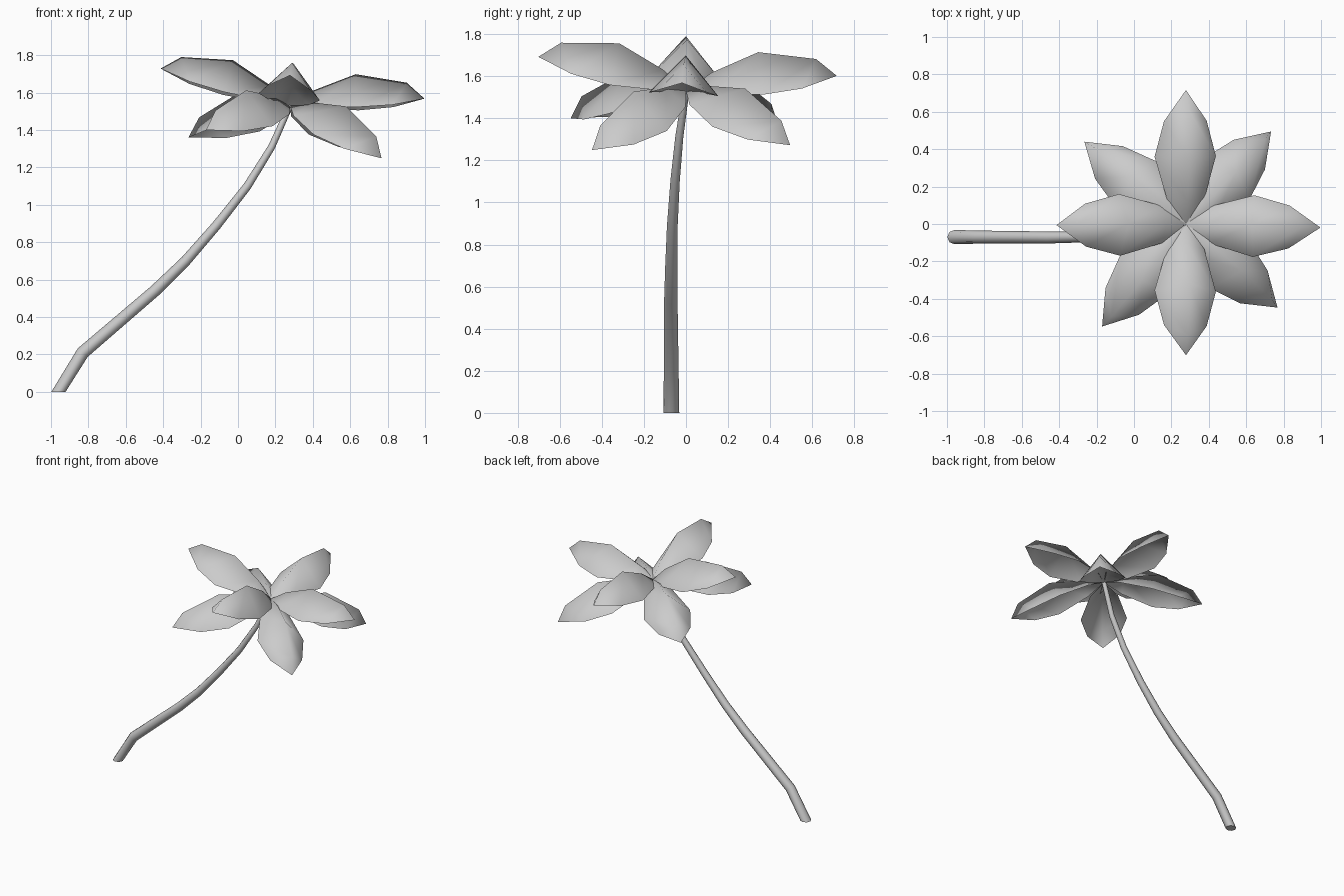
import bpy, bmesh
from math import radians, cos, sin, atan, tau
from mathutils import Vector, Matrix

cube = bpy.data.objects.get("Cube")
if cube:
    bpy.data.objects.remove(cube, do_unlink=True)

grey = bpy.data.materials.new("light_grey")
grey.use_nodes = True
grey.diffuse_color = (0.6, 0.6, 0.6, 1)
bsdf = grey.node_tree.nodes["Principled BSDF"]
bsdf.inputs["Base Color"].default_value = grey.diffuse_color
bsdf.inputs["Roughness"].default_value = 0.8


def finish_mesh(bm, name):
    mesh = bpy.data.meshes.new(name)
    for face in bm.faces:
        face.smooth = True
    bm.to_mesh(mesh)
    bm.free()
    mesh.materials.append(grey)
    return mesh


def add_object(name, mesh):
    obj = bpy.data.objects.new(name, mesh)
    bpy.context.collection.objects.link(obj)
    return obj


# Petal: a folded leaf with a raised ridge and two lower rims, pointing along +x
def petal_mesh():
    bm = bmesh.new()
    ridge = [bm.verts.new(p) for p in
             [(0, 0, 0), (0.13, 0, 0.075), (0.36, 0, 0.15), (0.63, 0, 0.09), (0.72, 0, 0)]]
    for side in (1, -1):
        rim = [bm.verts.new((x, side * w, z)) for x, w, z in
               [(0.13, 0.10, -0.015), (0.36, 0.165, -0.035), (0.55, 0.115, -0.03)]]
        edge = [ridge[0]] + rim + [ridge[4]]
        for i in range(4):
            loop = [ridge[i], edge[i], edge[i + 1], ridge[i + 1]]
            loop = list(dict.fromkeys(loop))
            bm.faces.new(loop if side > 0 else loop[::-1])
    bmesh.ops.recalc_face_normals(bm, faces=bm.faces)
    bm.faces.ensure_lookup_table()
    if bm.faces[1].normal.z < 0:
        bmesh.ops.reverse_faces(bm, faces=bm.faces)
    return finish_mesh(bm, "petal")


# Flower head: four raised petals above four drooping ones, leaning to one side
HEAD = Vector((0.278, 0, 1.53))
LEAN = Vector((-0.12, -0.05))
petal = petal_mesh()
rings = {
    "upper_petal": [(-1.5, 3), (90, 5.7), (180.5, 16), (-90, 13)],
    "lower_petal": [(47.4, -21), (141, -13.7), (230.7, -10.4), (-42.4, -23)],
}
for name, petals in rings.items():
    for number, (yaw, pitch) in enumerate(petals, 1):
        a = radians(yaw)
        roll = atan(LEAN.dot(Vector((-sin(a), cos(a)))))
        obj = add_object(f"{name}_{number}", petal)
        obj.matrix_world = (Matrix.Translation(HEAD)
                            @ Matrix.Rotation(a, 4, 'Z')
                            @ Matrix.Rotation(-radians(pitch), 4, 'Y')
                            @ Matrix.Rotation(roll, 4, 'X'))

# Stem: a tapering tube along a bent path, cut flat at the ground
path = [Vector(p) for p in [
    (-0.96, -0.07, 0), (-0.83, -0.07, 0.21), (-0.445, -0.072, 0.54),
    (-0.28, -0.07, 0.70), (-0.115, -0.065, 0.89), (0.05, -0.052, 1.10),
    (0.18, -0.032, 1.31), (0.278, 0, 1.53)]]
SIDES = 8
bm = bmesh.new()
loops = []
for i, point in enumerate(path):
    if i == 0:
        along = Vector((0, 0, 1))
    else:
        ahead = path[min(i + 1, len(path) - 1)]
        along = ((point - path[i - 1]).normalized()
                 + (ahead - point).normalized()).normalized()
    v = (Vector((0, 1, 0)) - along * along.y).normalized()
    u = v.cross(along)
    radius = 0.038 - 0.022 * i / (len(path) - 1)
    loops.append([bm.verts.new(point + radius * (u * cos(tau * k / SIDES) + v * sin(tau * k / SIDES)))
                  for k in range(SIDES)])
for low, high in zip(loops, loops[1:]):
    for k in range(SIDES):
        n = (k + 1) % SIDES
        bm.faces.new((low[k], low[n], high[n], high[k]))
bm.faces.new(loops[0][::-1])
bm.faces.new(loops[-1])
bmesh.ops.recalc_face_normals(bm, faces=bm.faces)
stem = add_object("stem", finish_mesh(bm, "stem"))

# Keep the cut ends of the stem crisp
bpy.ops.object.select_all(action='DESELECT')
stem.select_set(True)
bpy.context.view_layer.objects.active = stem
bpy.ops.object.shade_smooth_by_angle(angle=radians(50))
